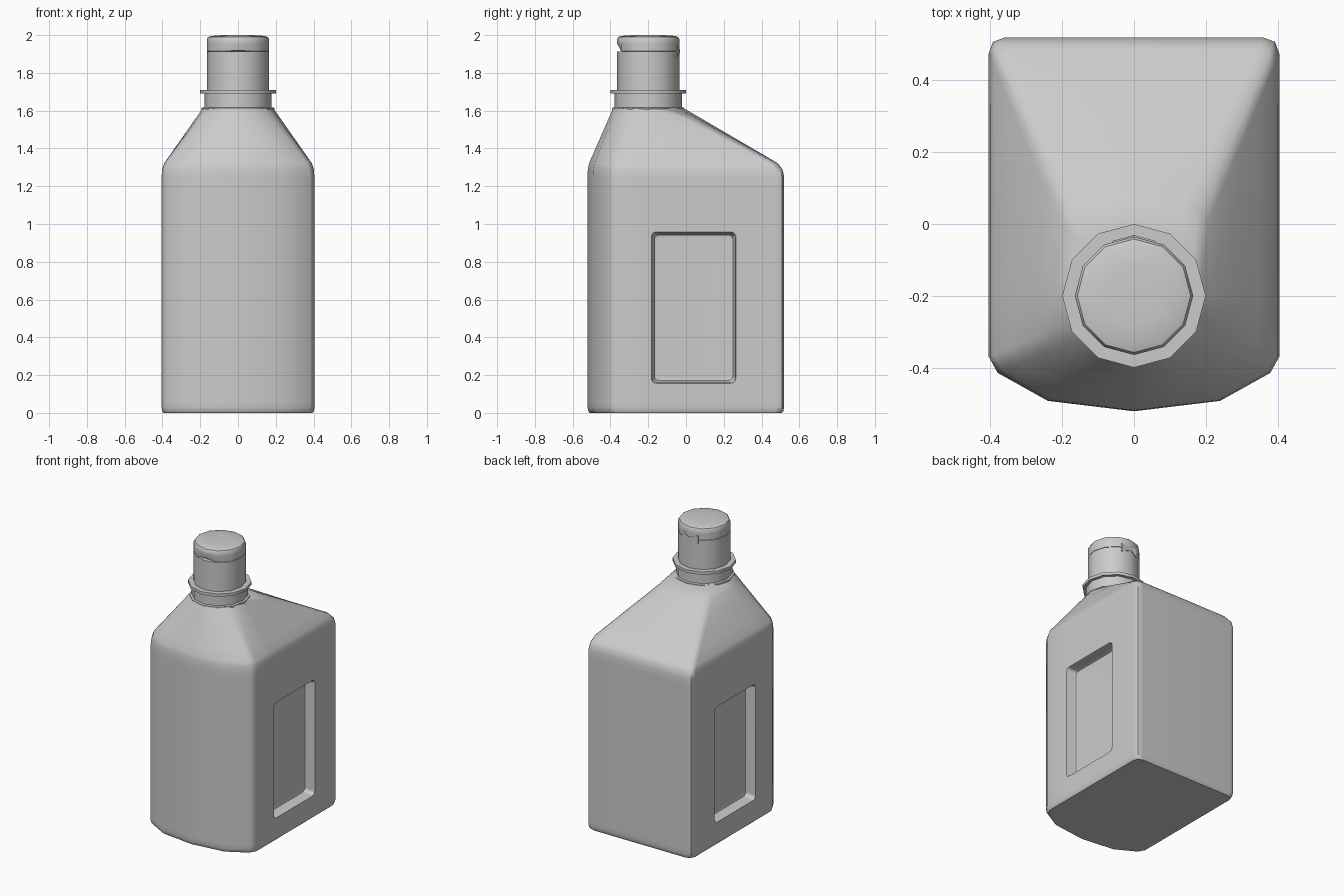
import bpy, bmesh
from math import sin, cos, radians, pi

if "Cube" in bpy.data.objects:
    bpy.data.objects.remove(bpy.data.objects["Cube"])

CX, CY = 0.0, -0.2   # neck axis


def loft(name, rings):
    """Skin a list of equal-length closed rings and cap both ends."""
    bm = bmesh.new()
    loops = [[bm.verts.new(p) for p in ring] for ring in rings]
    n = len(rings[0])
    for a, b in zip(loops, loops[1:]):
        for i in range(n):
            j = (i + 1) % n
            bm.faces.new((a[i], a[j], b[j], b[i]))
    bm.faces.new(loops[0])
    bm.faces.new(loops[-1])
    bmesh.ops.recalc_face_normals(bm, faces=bm.faces)
    mesh = bpy.data.meshes.new(name)
    bm.to_mesh(mesh)
    bm.free()
    ob = bpy.data.objects.new(name, mesh)
    bpy.context.collection.objects.link(ob)
    return ob


def activate(ob):
    bpy.ops.object.select_all(action='DESELECT')
    ob.select_set(True)
    bpy.context.view_layer.objects.active = ob


def smooth(ob, angle=40):
    activate(ob)
    bpy.ops.object.shade_smooth_by_angle(angle=radians(angle))


def circle(r, z, n=12):
    return [(CX + r * cos(2 * pi * i / n), CY + r * sin(2 * pi * i / n), z) for i in range(n)]


def lathe(name, profile):
    return loft(name, [circle(r, z) for r, z in profile])


# Body: half outline (x, y) with the neck angle each point runs up to
half = [(0, .52, 90), (.36, .52, 60), (.393, .508, 45), (.405, .475, 30),
        (.405, -.2, 0), (.405, -.37, -22), (.38, -.415, -40),
        (.24, -.493, -65), (0, -.522, -90)]
outline = half + [(-x, y, 180 - a) for x, y, a in half[-2:0:-1]]


def body_ring(z, t=0.0, s=1.0):
    ring = []
    for x, y, a in outline:
        nx, ny = CX + .185 * cos(radians(a)), CY + .185 * sin(radians(a))
        ring.append((s * (x + (nx - x) * t), s * (y + (ny - y) * t), z))
    return ring


rings = [body_ring(0, s=.975), body_ring(.008, s=.99), body_ring(.03),
         body_ring(.06), body_ring(1.2), body_ring(1.25), body_ring(1.29, .018)]
for k in range(6):
    f = k / 5
    rings.append(body_ring(1.322 + f * (1.615 - 1.322), .065 + f * .935))
body = loft("bottle_body", rings)


# Recessed grip panels on both sides
def panel_ring(x, inset):
    r, ring = .025, []
    y0, y1, z0, z1 = -.18 + inset, .26 - inset, .16 + inset, .955 - inset
    for cy, cz, start in ((y1 - r, z1 - r, 0), (y0 + r, z1 - r, 90),
                          (y0 + r, z0 + r, 180), (y1 - r, z0 + r, 270)):
        for k in range(4):
            a = radians(start + 30 * k)
            ring.append((x, cy + r * cos(a), cz + r * sin(a)))
    return ring


for side in (-1, 1):
    cutter = loft("panel_cutter", [panel_ring(side * x, i) for x, i in
                                   ((.46, -.006), (.41, -.006), (.398, 0), (.355, .006),
                                    (.341, .012), (.335, .026))])
    cutter.hide_render = True
    mod = body.modifiers.new("panel", 'BOOLEAN')
    mod.operation = 'DIFFERENCE'
    mod.solver = 'EXACT'
    mod.object = cutter
    activate(body)
    bpy.ops.object.modifier_apply(modifier=mod.name)
    bpy.data.objects.remove(cutter)
smooth(body)
weighted = body.modifiers.new("weighted_normals", 'WEIGHTED_NORMAL')
weighted.keep_sharp = True

# Neck, flange and cap
smooth(lathe("neck", [(.192, 1.605), (.192, 1.615), (.178, 1.618), (.178, 1.695)]))
smooth(lathe("neck_flange", [(.2, 1.69), (.2, 1.71)]))
smooth(lathe("cap_base", [(.165, 1.70), (.165, 1.912)]))

# Flip lid with a thumb notch in the lower front edge
lid_rings = [circle(r, z) for r, z in
             ((.155, 1.912), (.165, 1.915), (.165, 1.955), (.165, 1.978), (.158, 1.99),
              (.14, 1.996), (.08, 2.0))]
for k in (0, 1):
    x, y, z = lid_rings[k][9]
    lid_rings[k][9] = (x, y + .02, z + .004)
smooth(lathe_lid := loft("flip_lid", lid_rings))

# Bow-tie hinge across the seam at the back
tie = [(-.06, 1.885), (0, 1.905), (.06, 1.885), (.06, 1.945), (0, 1.925), (-.06, 1.945)]
loft("lid_hinge", [[(x, y - abs(x) * .27, z) for x, z in tie] for y in (-.045, -.031)])
